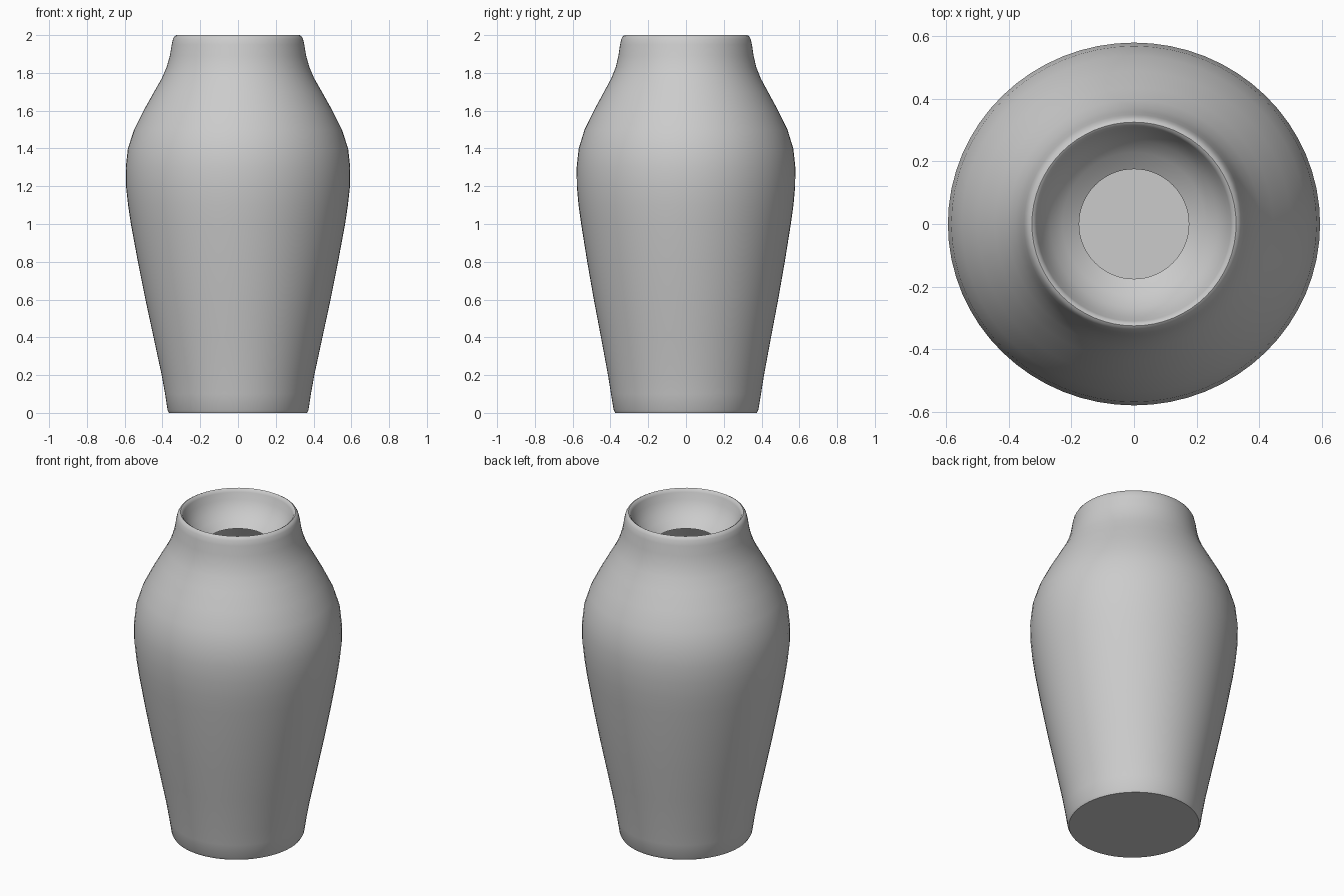
import bpy, bmesh, math

SEGMENTS = 64

# Vase wall from foot to lip, then down the inside of the neck: (z, x radius, y radius)
PROFILE = [
    (0.00, 0.365, 0.375), (0.015, 0.373, 0.383), (0.10, 0.386, 0.397),
    (0.20, 0.404, 0.413), (0.40, 0.447, 0.45), (0.60, 0.49, 0.488),
    (0.80, 0.53, 0.523), (1.00, 0.567, 0.555), (1.10, 0.582, 0.569),
    (1.20, 0.593, 0.578), (1.30, 0.594, 0.579), (1.40, 0.583, 0.568),
    (1.50, 0.55, 0.537), (1.60, 0.50, 0.488), (1.70, 0.444, 0.434),
    (1.77, 0.404, 0.396), (1.83, 0.378, 0.372), (1.89, 0.361, 0.358),
    (1.95, 0.351, 0.349), (1.98, 0.344, 0.342), (1.995, 0.335, 0.333),
    (2.00, 0.326, 0.325), (1.995, 0.317, 0.317), (1.98, 0.31, 0.31),
    (1.94, 0.298, 0.298), (1.89, 0.268, 0.268), (1.85, 0.228, 0.228),
    (1.815, 0.175, 0.175),
]


def lathe(name, profile, segments):
    """Revolve a profile with separate x and y radii; close only the first ring."""
    bm = bmesh.new()
    rings = []
    for z, rx, ry in profile:
        angles = [2 * math.pi * i / segments for i in range(segments)]
        rings.append([bm.verts.new((rx * math.cos(a), ry * math.sin(a), z)) for a in angles])
    for low, high in zip(rings, rings[1:]):
        for i in range(segments):
            j = (i + 1) % segments
            bm.faces.new((low[i], low[j], high[j], high[i]))
    bm.faces.new(rings[0][::-1])
    mesh = bpy.data.meshes.new(name)
    bm.to_mesh(mesh)
    bm.free()
    obj = bpy.data.objects.new(name, mesh)
    bpy.context.collection.objects.link(obj)
    return obj


# Vase body with flat foot, rounded lip and open inner neck
vase = lathe("vase_body", PROFILE, SEGMENTS)
bpy.context.view_layer.objects.active = vase
vase.select_set(True)
bpy.ops.object.shade_smooth_by_angle(angle=math.radians(40))
